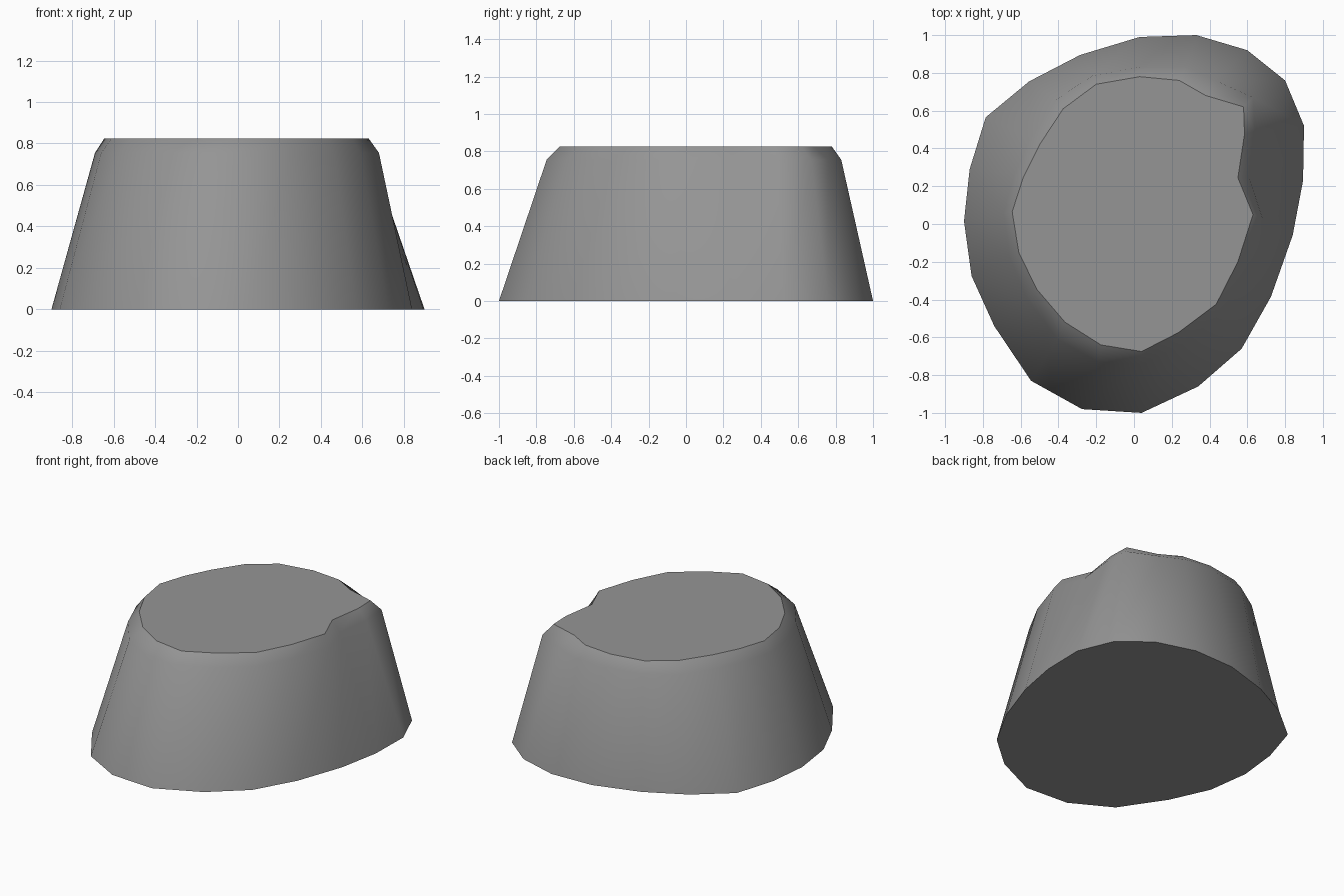
import bpy, bmesh

# Clockwise outlines (x, y) seen from above, starting at the back
FOOT = [(.03, .99), (.33, 1), (.60, .92), (.80, .76), (.90, .52), (.895, .23), (.84, -.06),
        (.725, -.385), (.57, -.66), (.34, -.86), (.04, -1), (-.275, -.98), (-.545, -.83),
        (-.74, -.54), (-.86, -.275), (-.90, .015), (-.87, .29), (-.785, .565),
        (-.555, .755), (-.285, .895)]
SHOULDER = [(.03, .83), (.28, .83), (.43, .76), (.63, .67), (.64, .49), (.61, .245), (.68, .03),
            (.59, -.24), (.465, -.47), (.26, -.635), (.04, -.745), (-.19, -.73), (-.405, -.61),
            (-.57, -.39), (-.66, -.17), (-.69, .06), (-.63, .27), (-.55, .45),
            (-.41, .66), (-.22, .785)]
RIM = [(.03, .78), (.24, .76), (.38, .68), (.58, .62), (.585, .475), (.55, .245), (.63, .05),
       (.55, -.20), (.435, -.425), (.235, -.575), (.04, -.675), (-.175, -.64), (-.365, -.52),
       (-.515, -.345), (-.61, -.15), (-.645, .065), (-.585, .25), (-.50, .42),
       (-.375, .61), (-.20, .74)]

bm = bmesh.new()
rings = [[bm.verts.new((x, y, z)) for x, y in outline]
         for outline, z in ((FOOT, 0), (SHOULDER, .755), (RIM, .825))]

# Sloping wall and bevelled shoulder, smooth shaded
n = len(FOOT)
for low, high in zip(rings, rings[1:]):
    for i in range(n):
        j = (i + 1) % n
        bm.faces.new((low[j], low[i], high[i], high[j])).smooth = True

# Flat top and underside with crisp rims
for cap in (bm.faces.new(rings[0]), bm.faces.new(rings[-1][::-1])):
    for e in cap.edges:
        e.smooth = False
bmesh.ops.recalc_face_normals(bm, faces=bm.faces)

mesh = bpy.data.meshes.new("rock_mound")
bm.to_mesh(mesh)
bm.free()

stone = bpy.data.materials.new("stone grey")
stone.diffuse_color = (.3, .3, .3, 1)
mesh.materials.append(stone)
bpy.context.collection.objects.link(bpy.data.objects.new("rock_mound", mesh))
